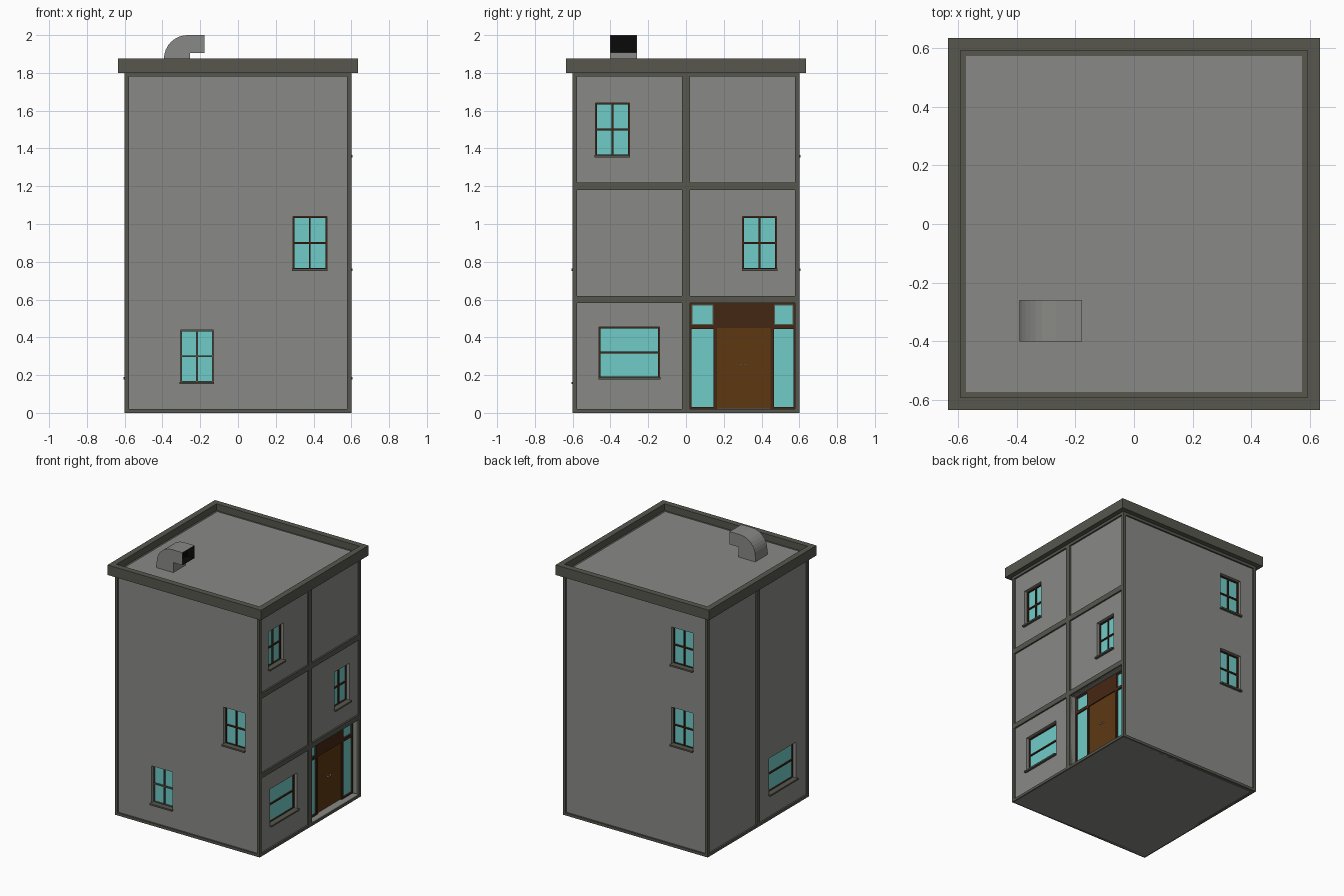
import bpy, bmesh, math
from mathutils import Vector

if "Cube" in bpy.data.objects:
    bpy.data.objects.remove(bpy.data.objects["Cube"])


def material(name, r, g, b):
    m = bpy.data.materials.new(name)
    m.diffuse_color = (r, g, b, 1)
    m.use_nodes = True
    m.node_tree.nodes["Principled BSDF"].inputs["Base Color"].default_value = m.diffuse_color
    return m


TRIM = material("dark_trim", 0.095, 0.095, 0.078)
GLASS = material("window_glass", 0.16, 0.6, 0.58)
WOOD = material("dark_wood", 0.06, 0.02, 0.007)
DOOR = material("door_wood", 0.11, 0.04, 0.006)
BLACK = material("black", 0.003, 0.003, 0.003)
WALL = material("wall_grey", 0.25, 0.25, 0.24)

# Wall-local (u along wall, z up, w outward) to world
FACES = {
    "right": lambda u, z, w: (w, u, z),
    "left": lambda u, z, w: (-w, u, z),
    "front": lambda u, z, w: (u, -w, z),
    "back": lambda u, z, w: (u, w, z),
}


def add_box(bm, a, b):
    lo = Vector([min(p) for p in zip(a, b)])
    hi = Vector([max(p) for p in zip(a, b)])
    vs = bmesh.ops.create_cube(bm, size=1)["verts"]
    for v in vs:
        v.co = Vector([(lo[i] + hi[i]) / 2 + v.co[i] * (hi[i] - lo[i]) for i in range(3)])


def finish(name, bm, *mats):
    me = bpy.data.meshes.new(name)
    bm.to_mesh(me)
    bm.free()
    ob = bpy.data.objects.new(name, me)
    bpy.context.collection.objects.link(ob)
    for m in mats:
        me.materials.append(m)
    return ob


def panels(name, face, rects, w0, w1, mat):
    """Boxes on one wall, each rect = (u0, u1, z0, z1)."""
    f = FACES[face]
    bm = bmesh.new()
    for u0, u1, z0, z1 in rects:
        add_box(bm, f(u0, z0, w0), f(u1, z1, w1))
    return finish(name, bm, mat)


def border(u0, u1, z0, z1, t):
    return [(u0, u0 + t, z0, z1), (u1 - t, u1, z0, z1),
            (u0 + t, u1 - t, z0, z0 + t), (u0 + t, u1 - t, z1 - t, z1)]


# Window list: face, rectangle, has vertical bar, frame material
WINDOWS = [
    ("right", (-0.48, -0.30, 1.36, 1.64), True, WOOD),
    ("right", (0.30, 0.48, 0.76, 1.04), True, WOOD),
    ("right", (-0.46, -0.14, 0.185, 0.455), False, WOOD),
    ("left", (-0.46, -0.14, 0.185, 0.455), False, WOOD),
    ("front", (0.29, 0.47, 0.76, 1.04), True, WOOD),
    ("front", (-0.305, -0.13, 0.16, 0.44), True, TRIM),
    ("back", (-0.47, -0.29, 0.76, 1.04), True, WOOD),
    ("back", (-0.47, -0.29, 1.36, 1.64), True, WOOD),
]
S = 0.588          # wall surface
ENTRY = (0.02, 0.58, 0.02, 0.583)

# Walls with openings cut out
bm = bmesh.new()
add_box(bm, (-S, -S, 0), (S, S, 1.81))
walls = finish("walls", bm, WALL)
bm = bmesh.new()
for face, (u0, u1, z0, z1), _, _ in WINDOWS:
    f = FACES[face]
    add_box(bm, f(u0, z0, 0.55), f(u1, z1, 0.65))
add_box(bm, (0.53, ENTRY[0], ENTRY[2]), (0.65, ENTRY[1], ENTRY[3]))
cutter = finish("opening_cutter", bm)
cutter.hide_render = True
mod = walls.modifiers.new("openings", "BOOLEAN")
mod.operation, mod.solver, mod.object = "DIFFERENCE", "EXACT", cutter
bpy.context.view_layer.objects.active = walls
bpy.ops.object.modifier_apply(modifier=mod.name)
bpy.data.objects.remove(cutter)

# Windows: frame with bars, glass and sill
for i, (face, (u0, u1, z0, z1), cross, mat) in enumerate(WINDOWS, 1):
    uc, zc = (u0 + u1) / 2, (z0 + z1) / 2
    bars = border(u0, u1, z0, z1, 0.008) + [(u0, u1, zc - 0.005, zc + 0.005)]
    if cross:
        bars.append((uc - 0.005, uc + 0.005, z0, z1))
    panels(f"window_frame_{i}", face, bars, 0.548, 0.565, mat)
    panels(f"window_glass_{i}", face, [(u0, u1, z0, z1)], 0.545, 0.556, GLASS)
    panels(f"window_sill_{i}", face, [(u0 - 0.004, u1 + 0.004, z0 - 0.008, z0 + 0.004)],
           0.55, 0.606, TRIM)

# Corner posts, base and top rails
bm = bmesh.new()
for sx in (-1, 1):
    for sy in (-1, 1):
        add_box(bm, (sx * 0.578, sy * 0.578, 0), (sx * 0.6, sy * 0.6, 1.8))
finish("corner_posts", bm, TRIM)
for face in FACES:
    panels(f"{face}_rails", face, [(-0.578, 0.578, 0, 0.02), (-0.578, 0.578, 1.78, 1.8)],
           0.57, 0.6, TRIM)

# Storey bands and middle posts
panels("right_bands", "right", [(-0.578, 0.578, 0.583, 0.62), (-0.578, 0.578, 1.18, 1.22),
                                (-0.02, 0.02, 0.02, 1.78)], 0.57, 0.6, TRIM)
panels("left_middle_post", "left", [(-0.018, 0.018, 0.02, 1.78)], 0.57, 0.6, TRIM)

# Entrance: frame, side and top lights, double door, knobs
side_lights = [(0.02, 0.155, 0.02, 0.455), (0.455, 0.58, 0.02, 0.455)]
top_lights = [(0.02, 0.155, 0.455, 0.583), (0.455, 0.58, 0.455, 0.583)]
rects = [(0.15, 0.46, 0.45, 0.583), (0.15, 0.163, 0.02, 0.455), (0.447, 0.46, 0.02, 0.455)]
for r in side_lights + top_lights:
    rects += border(*r, 0.010)
panels("entrance_frame", "right", rects, 0.528, 0.548, WOOD)
panels("entrance_glass", "right", side_lights + top_lights, 0.525, 0.537, GLASS)
rects = []
for u0, u1, z0, z1 in top_lights:
    rects += border(u0 + 0.01, u1 - 0.01, z0 + 0.01, z1 - 0.01, 0.005)
panels("top_light_trim", "right", rects, 0.53, 0.544, TRIM)
panels("front_doors", "right", [(0.163, 0.3045, 0.024, 0.45), (0.3055, 0.447, 0.024, 0.45)],
       0.525, 0.541, DOOR)
panels("door_knobs", "right", [(0.283, 0.291, 0.25, 0.258), (0.312, 0.320, 0.25, 0.258)],
       0.54, 0.552, None)

# Roof parapet tray and deck
bm = bmesh.new()
add_box(bm, (-0.636, -0.636, 1.8), (0.636, 0.636, 1.875))
bm.normal_update()
top = max(bm.faces, key=lambda f: f.calc_center_median().z)
bmesh.ops.inset_region(bm, faces=[top], thickness=0.062)
inner = bmesh.ops.extrude_discrete_faces(bm, faces=[top])["faces"][0]
bmesh.ops.translate(bm, verts=inner.verts, vec=(0, 0, -0.05))
finish("roof_parapet", bm, TRIM)
bm = bmesh.new()
add_box(bm, (-0.574, -0.574, 1.82), (0.574, 0.574, 1.83))
finish("roof_deck", bm, WALL)

# Roof vent: bent duct profile pulled along y, dark hollow mouth
profile = [(-0.392, 1.828)]
for k in range(9):
    a = math.pi - math.pi / 2 * k / 8
    profile.append((-0.267 + 0.125 * math.cos(a), 1.875 + 0.125 * math.sin(a)))
profile += [(-0.178, 2.0), (-0.178, 1.905), (-0.255, 1.905), (-0.255, 1.828)]
bm = bmesh.new()
face = bm.faces.new([bm.verts.new((x, -0.402, z)) for x, z in profile])
ext = bmesh.ops.extrude_face_region(bm, geom=[face])["geom"]
bmesh.ops.translate(bm, verts=[g for g in ext if isinstance(g, bmesh.types.BMVert)],
                    vec=(0, 0.142, 0))
bmesh.ops.recalc_face_normals(bm, faces=bm.faces)
mouth = max(bm.faces, key=lambda f: f.calc_center_median().x)
bmesh.ops.inset_region(bm, faces=[mouth], thickness=0.003)
inner = bmesh.ops.extrude_discrete_faces(bm, faces=[mouth])["faces"][0]
bmesh.ops.translate(bm, verts=inner.verts, vec=(-0.06, 0, 0))
inner.material_index = 1
for e in inner.edges:
    for f in e.link_faces:
        f.material_index = 1
finish("roof_vent", bm, WALL, BLACK)
